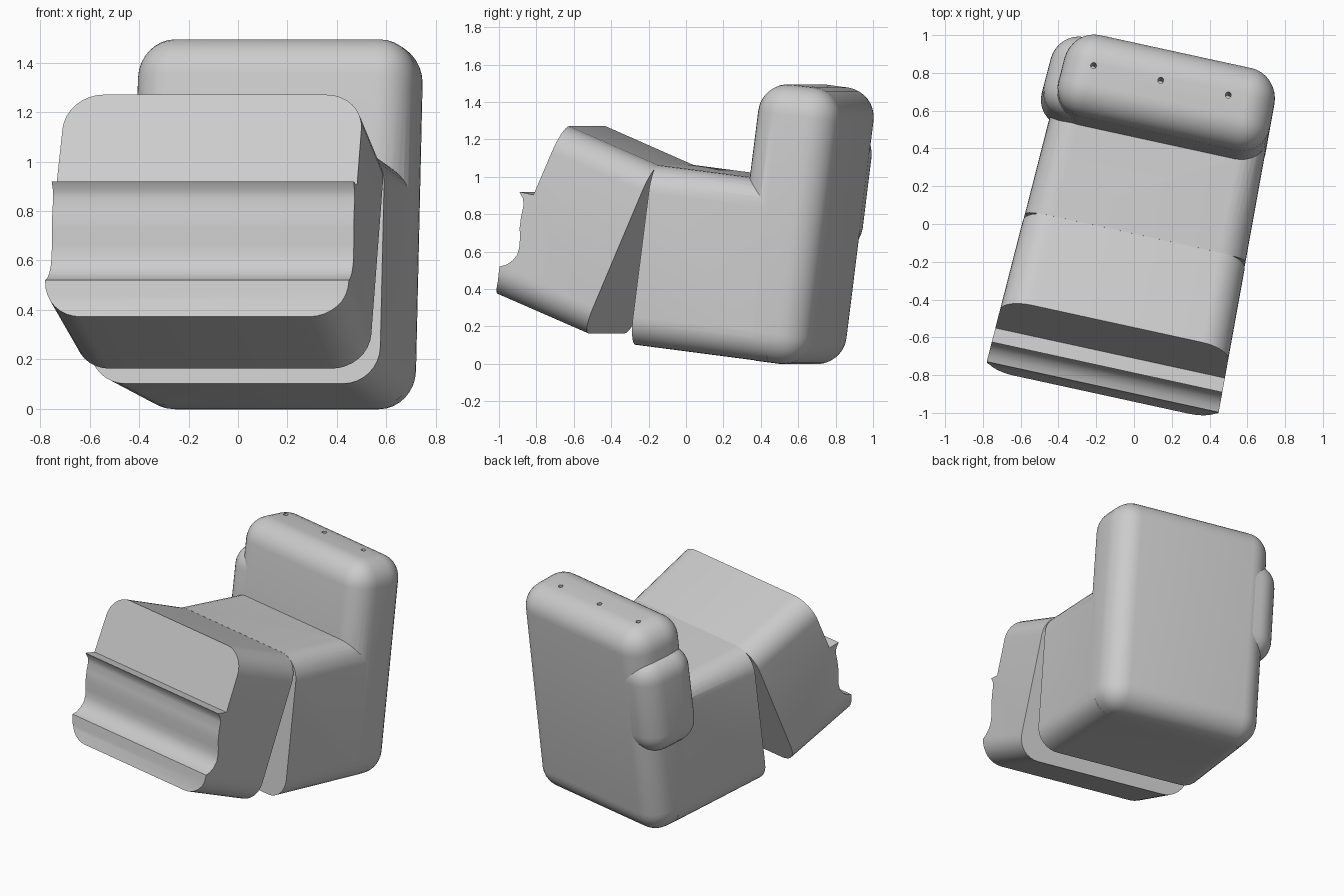
import bpy, bmesh, math

if "Cube" in bpy.data.objects:
    bpy.data.objects.remove(bpy.data.objects["Cube"])

YAW = math.radians(12.3)      # whole model turned about z
HALF = 0.597                  # half width at the middle


def make(name, bm):
    bmesh.ops.recalc_face_normals(bm, faces=bm.faces)
    me = bpy.data.meshes.new(name)
    bm.to_mesh(me)
    bm.free()
    ob = bpy.data.objects.new(name, me)
    bpy.context.collection.objects.link(ob)
    return ob


def box(name, u, d, w, r, only_depth=False):
    """Box with rounded edges (all of them, or just those along the depth)."""
    bm = bmesh.new()
    bmesh.ops.create_cube(bm, size=1)
    for v in bm.verts:
        for i, (a, b) in enumerate((u, d, w)):
            v.co[i] = b if v.co[i] > 0 else a
    edges = [e for e in bm.edges
             if not only_depth or abs(e.verts[0].co.y - e.verts[1].co.y) > 1e-4]
    bmesh.ops.bevel(bm, geom=edges, offset=r, offset_type='OFFSET', segments=8,
                    profile=0.5, affect='EDGES', clamp_overlap=True)
    return make(name, bm)


def extrude_profile(name, pts, u):
    bm = bmesh.new()
    face = bm.faces.new([bm.verts.new((u[0], d, w)) for d, w in pts])
    res = bmesh.ops.extrude_face_region(bm, geom=[face])
    for v in res['geom']:
        if isinstance(v, bmesh.types.BMVert):
            v.co.x = u[1]
    return make(name, bm)


def boolean(ob, tool, op):
    m = ob.modifiers.new(op, 'BOOLEAN')
    m.operation, m.solver, m.object = op, 'EXACT', tool
    bpy.ops.object.select_all(action='DESELECT')
    bpy.context.view_layer.objects.active = ob
    ob.select_set(True)
    bpy.ops.object.modifier_apply(modifier=m.name)
    bpy.data.objects.remove(tool)


def place(ob, tilt, v0=0.0, z0=0.0):
    """Lean the part back, narrow it slightly to the rear, turn it about z."""
    s, c = math.sin(math.radians(tilt)), math.cos(math.radians(tilt))
    for p in ob.data.vertices:
        u, d, w = p.co
        v = v0 + d * c + w * s
        z = z0 - d * s + w * c
        u = 0.022 + u * (1 - 0.06 * v)
        p.co = (u * math.cos(YAW) + v * math.sin(YAW),
                v * math.cos(YAW) - u * math.sin(YAW), z)
    bpy.ops.object.select_all(action='DESELECT')
    bpy.context.view_layer.objects.active = ob
    ob.select_set(True)
    bpy.ops.object.shade_smooth_by_angle(angle=math.radians(30))


# Body: tall rounded back slab joined to a flat-fronted seat block
body = box("body", (-HALF, HALF), (0.32, 0.765), (0.077, 1.567), 0.16)
H = HALF - 0.002
seat = box("seat", (-H, H), (-0.185, 0.55), (0.079, 1.048), 0.15, True)
boolean(body, seat, 'UNION')

# Three small pin holes in the top
for u in (-0.43, -0.048, 0.336):
    bm = bmesh.new()
    bmesh.ops.create_cone(bm, cap_ends=True, segments=24, radius1=0.016,
                          radius2=0.016, depth=0.3)
    bmesh.ops.translate(bm, verts=bm.verts, vec=(u, 0.579, 1.567))
    boolean(body, make("pin_hole", bm), 'DIFFERENCE')
place(body, 7.3)

# Rounded pad bulging from the left of the back slab
pad = box("side_pad", (-0.67, -0.2), (0.323, 0.762), (0.68, 1.36), 0.15)
place(pad, 7.3)

# Front block: hinged at the top front of the seat, grooved front face
front = box("front_block", (-HALF, HALF), (-0.8, 0.2), (-0.976, 0.0), 0.15, True)
profile = [(0, 0.1), (-0.533, 0.1), (-0.535, -0.40), (-0.612, -0.415),
           (-0.58, -0.44), (-0.563, -0.47), (-0.552, -0.53), (-0.535, -0.59),
           (-0.51, -0.645), (-0.495, -0.69), (-0.49, -0.73), (-0.502, -0.77),
           (-0.525, -0.803), (-0.553, -0.824), (-0.535, -0.9),
           (-0.53, -1.1), (0, -1.1)]
boolean(front, extrude_profile("front_profile", profile, (-0.8, 0.8)), 'INTERSECT')
place(front, 23.2, -0.045, 1.06)
